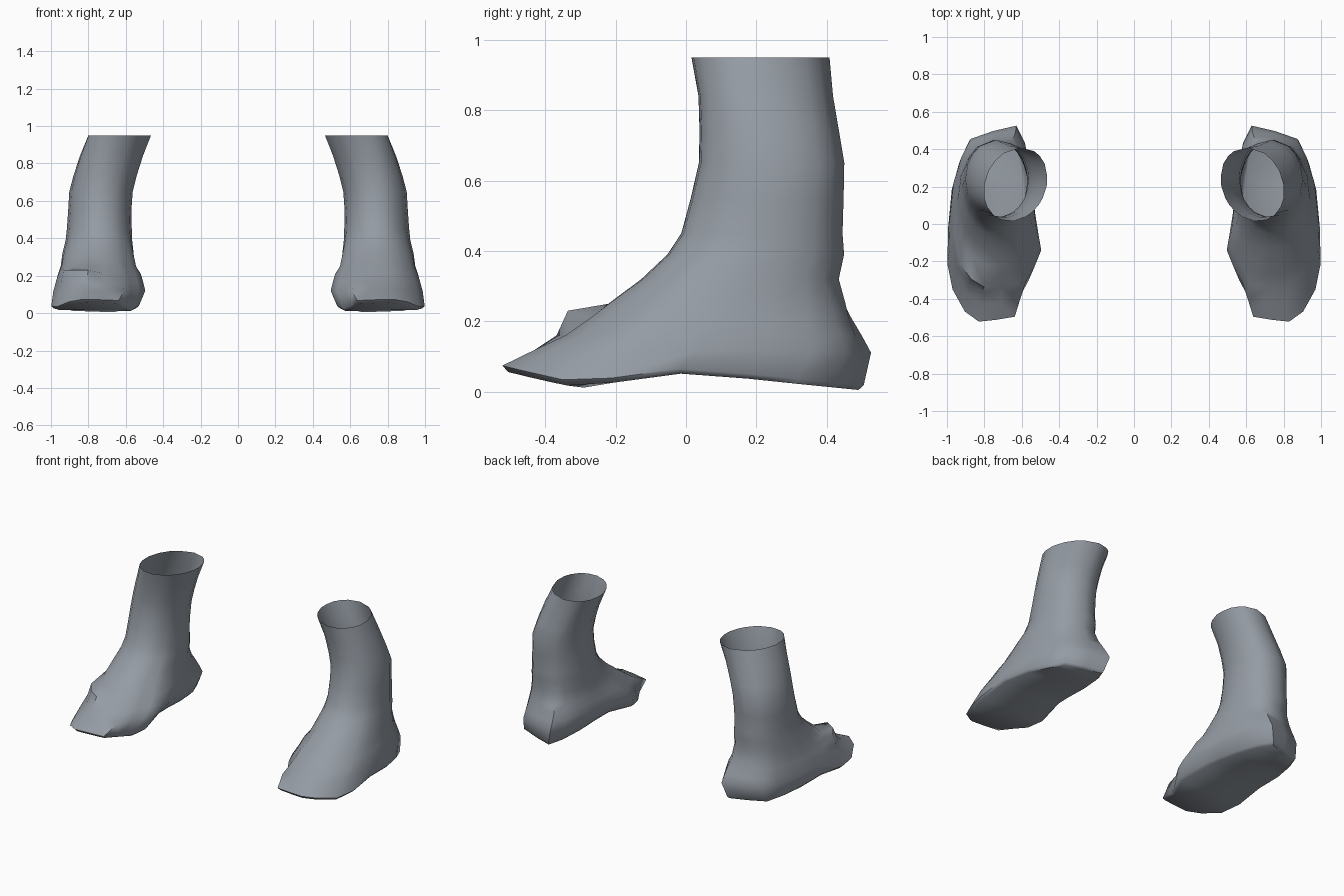
import bpy, bmesh, math

if "Cube" in bpy.data.objects:
    bpy.data.objects.remove(bpy.data.objects["Cube"])

leather = bpy.data.materials.new("slate grey leather")
leather.diffuse_color = (0.30, 0.33, 0.37, 1)
leather.use_nodes = True
leather.node_tree.nodes["Principled BSDF"].inputs["Base Color"].default_value = leather.diffuse_color

# Footprint of one boot, from the toe round the outer side to the heel and back
FOOTPRINT = [(.72, -.505), (.82, -.515), (.90, -.46), (.97, -.34), (1.0, -.2),
             (.995, 0), (.975, .2), (.935, .34), (.885, .45), (.76, .495),
             (.635, .53), (.59, .43), (.56, .28), (.545, .12), (.535, 0),
             (.50, -.2), (.535, -.29), (.58, -.37), (.615, -.488)]

# Underside height along the foot
SOLE = [(-.53, .062), (-.4, .03), (-.3, .01), (-.15, .035), (0, .053),
        (.1, .045), (.3, .024), (.5, .004)]

# Rings: height, inner x, outer x, front y, back y, roundness, how far it follows the sole
RINGS = [(.000, .545, .985, -.505, .49, .0, 1),
         (.014, .530, .998, -.522, .505, .0, 1),
         (.110, .495, .988, -.43, .528, .05, .25),
         (.160, .503, .978, -.345, .505, .15, 0),
         (.210, .515, .965, -.275, .48, .3, 0),
         (.250, .538, .950, -.225, .465, .5, 0),
         (.320, .550, .940, -.13, .44, .7, 0),
         (.390, .562, .922, -.055, .452, .85, 0),
         (.450, .568, .915, -.015, .445, 1, 0),
         (.550, .570, .908, .012, .448, 1, 0),
         (.650, .563, .902, .035, .450, 1, 0),
         (.740, .540, .878, .037, .435, 1, 0),
         (.840, .508, .845, .034, .418, 1, 0),
         (.950, .465, .800, .014, .408, 1, 0)]


def sole_height(y):
    for (y0, z0), (y1, z1) in zip(SOLE, SOLE[1:]):
        if y <= y1:
            t = max(0, (y - y0) / (y1 - y0))
            return z0 + t * (z1 - z0)
    return SOLE[-1][1]


def ring_points(ring, raised_toe):
    z, x0, x1, y0, y1, rnd, follow = ring
    pts = []
    for px, py in FOOTPRINT:
        # Footprint blended towards an ellipse in the same box
        u, v = (px - .75) / .25, (py - .0075) / .5225
        a = math.atan2(v, u)
        u += (math.cos(a) - u) * rnd
        v += (math.sin(a) - v) * rnd
        u -= max(0, z - .65) * .6 * v
        u = max(-1, min(1, u))
        x = (x0 + x1) / 2 + u * (x1 - x0) / 2
        y = (y0 + y1) / 2 + v * (y1 - y0) / 2
        h = z + follow * sole_height(y)
        # Puffed crease on the outer side of one toe
        if raised_toe and .15 < z < .22 and v < -.6 and u > -.1:
            y -= .025 if z < .2 else .065
            h += .02 if z > .2 else 0
        pts.append((x, y, h))
    return pts


def boot(name, side, raised_toe):
    bm = bmesh.new()
    loops = [[bm.verts.new((side * x, y, z)) for x, y, z in ring_points(r, raised_toe)]
             for r in RINGS]
    n = len(FOOTPRINT)
    # Upper and shaft, left open at the top
    for a, b in zip(loops, loops[1:]):
        for i in range(n):
            j = (i + 1) % n
            bm.faces.new((a[i], a[j], b[j], b[i]))
    # Sole, bridged across from the inner side to the outer side
    s = loops[0]
    for i in range(n // 2):
        k = n - 1 - i
        if k - 1 > i + 1:
            bm.faces.new((s[k], s[k - 1], s[i + 1], s[i]))
        elif k > i + 1:
            bm.faces.new((s[k], s[i + 1], s[i]))
    bmesh.ops.recalc_face_normals(bm, faces=bm.faces)
    bm.normal_update()
    # Sole must face down
    if sum(f.normal.z * f.calc_area() for f in bm.faces if all(v in s for v in f.verts)) > 0:
        bmesh.ops.reverse_faces(bm, faces=bm.faces)
    me = bpy.data.meshes.new(name)
    bm.to_mesh(me)
    bm.free()
    me.materials.append(leather)
    ob = bpy.data.objects.new(name, me)
    bpy.context.collection.objects.link(ob)
    bpy.ops.object.select_all(action='DESELECT')
    ob.select_set(True)
    bpy.context.view_layer.objects.active = ob
    bpy.ops.object.shade_smooth_by_angle(angle=math.radians(50))


boot("boot_right_side", 1, False)
boot("boot_left_side", -1, True)
